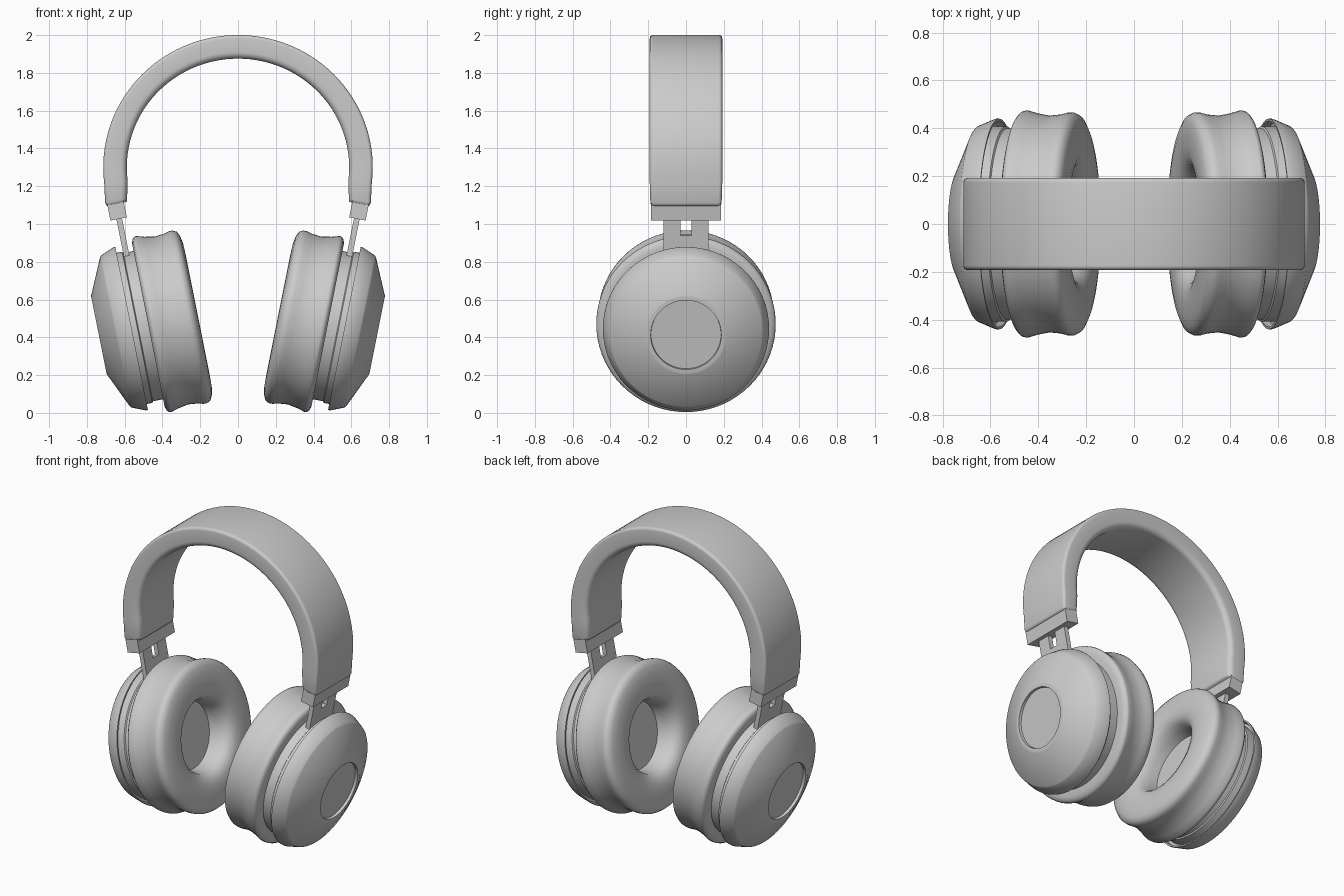
import bpy, bmesh, math
from mathutils import Vector

if "Cube" in bpy.data.objects:
    bpy.data.objects.remove(bpy.data.objects["Cube"])

# Tilted frame of the right ear cup: D = outward axis, U = up along the cup
TILT = math.radians(11.3)
D = Vector((math.cos(TILT), 0, -math.sin(TILT)))
U = Vector((math.sin(TILT), 0, math.cos(TILT)))
Y = Vector((0, 1, 0))
O = Vector((0.563, 0, 0.447))


def finish(name, bm, mirror=True, angle=35):
    bmesh.ops.remove_doubles(bm, verts=bm.verts, dist=1e-5)
    bmesh.ops.recalc_face_normals(bm, faces=bm.faces)
    me = bpy.data.meshes.new(name)
    bm.to_mesh(me)
    bm.free()
    me.shade_smooth()
    me.set_sharp_from_angle(angle=math.radians(angle))
    ob = bpy.data.objects.new(name, me)
    bpy.context.collection.objects.link(ob)
    if mirror:
        ob.modifiers.new("Mirror", 'MIRROR').use_mirror_merge = False
    return ob


def bridge(bm, rings, cap=False):
    for a, b in zip(rings, rings[1:]):
        n = len(a)
        for i in range(n):
            bm.faces.new((a[i], a[(i + 1) % n], b[(i + 1) % n], b[i]))
    if cap:
        bm.faces.new(rings[0])
        bm.faces.new(rings[-1])


def lathe(name, profile, angle=35, n=72, cap=True):
    """Revolve (axial, radius) points around the cup axis."""
    bm = bmesh.new()
    rings = []
    for t, r in profile:
        rings.append([bm.verts.new(O + D * t + U * (r * math.cos(k * math.tau / n))
                                   + Y * (r * math.sin(k * math.tau / n))) for k in range(n)])
    bridge(bm, rings, cap)
    return finish(name, bm, angle=angle)


def add_box(bm, t0, t1, y0, y1, u0, u1):
    ring = [[bm.verts.new(O + D * t + Y * y + U * u)
             for t, y in ((t0, y0), (t1, y0), (t1, y1), (t0, y1))] for u in (u0, u1)]
    bridge(bm, ring, True)


# Outer shell with hollow rim and recessed round plate
lathe("outer_shell", [(0.03, 0.395), (0.03, 0.425), (0.0, 0.43), (0.0, 0.44), (0.012, 0.44),
                      (0.082, 0.411), (0.09, 0.403), (0.176, 0.213), (0.177, 0.208),
                      (0.177, 0.187), (0.16, 0.185)], angle=25)

# Inner cup body, two slightly stepped rings
lathe("cup_body", [(-0.12, 0.40), (-0.035, 0.40), (-0.03, 0.408), (0.04, 0.408)], angle=30)

# Soft ear cushion with pinched waist and centre hole
lathe("ear_cushion", [(-0.09, 0.38), (-0.09, 0.44), (-0.097, 0.462), (-0.108, 0.473), (-0.12, 0.475),
                      (-0.16, 0.463), (-0.215, 0.453), (-0.265, 0.458), (-0.295, 0.466),
                      (-0.315, 0.466), (-0.335, 0.455), (-0.347, 0.43), (-0.355, 0.39),
                      (-0.357, 0.33), (-0.352, 0.285), (-0.337, 0.25), (-0.31, 0.228),
                      (-0.26, 0.215), (-0.19, 0.21)], angle=60, cap=False)
lathe("speaker_cover", [(-0.205, 0.213), (-0.19, 0.213)])

# Slotted slider plate between cup and band
bm = bmesh.new()
for y0, y1 in ((-0.118, -0.03), (0.03, 0.118)):
    add_box(bm, -0.064, -0.034, y0, y1, 0.36, 0.60)
add_box(bm, -0.064, -0.034, -0.03, 0.03, 0.36, 0.495)
finish("slider_plate", bm)

# End block under the band
bm = bmesh.new()
add_box(bm, -0.09, -0.002, -0.184, 0.184, 0.582, 0.69)
finish("band_end_block", bm)


# Headband: rounded cross-section swept along the arch
def section(half_w, half_t, r_out, r_in):
    pts = []
    corners = ((1, 1, r_out, 0), (-1, 1, r_out, 90), (-1, -1, r_in, 180), (1, -1, r_in, 270))
    for sy, st, r, a0 in corners:
        for k in range(6):
            a = math.radians(a0 + 18 * k)
            pts.append((sy * (half_w - r) + r * math.cos(a), st * (half_t - r) + r * math.sin(a)))
    return pts


def end_station(side, u, s):
    """Straight band end, u measured along the cup's up direction."""
    c = O + D * -0.052 + U * u
    return Vector((side * c.x, 0, c.z)), Vector((side * D.x, 0, D.z)), s


stations = [end_station(1, u, s) for u, s in ((0.662, 0.82), (0.667, 0.9), (0.68, 0.95))]
N = 64
for i in range(N + 1):
    a = math.radians(-7 + 194 * i / N)
    c = Vector((0.651 * math.cos(a), 0, 1.3 + 0.638 * math.sin(a)))
    stations.append((c, Vector((math.cos(a), 0, math.sin(a))), 1.0))
stations += [end_station(-1, u, s) for u, s in ((0.68, 0.95), (0.667, 0.9), (0.662, 0.82))]

bm = bmesh.new()
rings = []
for c, nrm, s in stations:
    inset = (1 - s) * 0.0625
    sec = section(0.192 - inset, 0.0625 * s, 0.018, 0.035)
    rings.append([bm.verts.new(c + Y * y + nrm * t) for y, t in sec])
bridge(bm, rings, True)
finish("headband", bm, mirror=False, angle=50)
